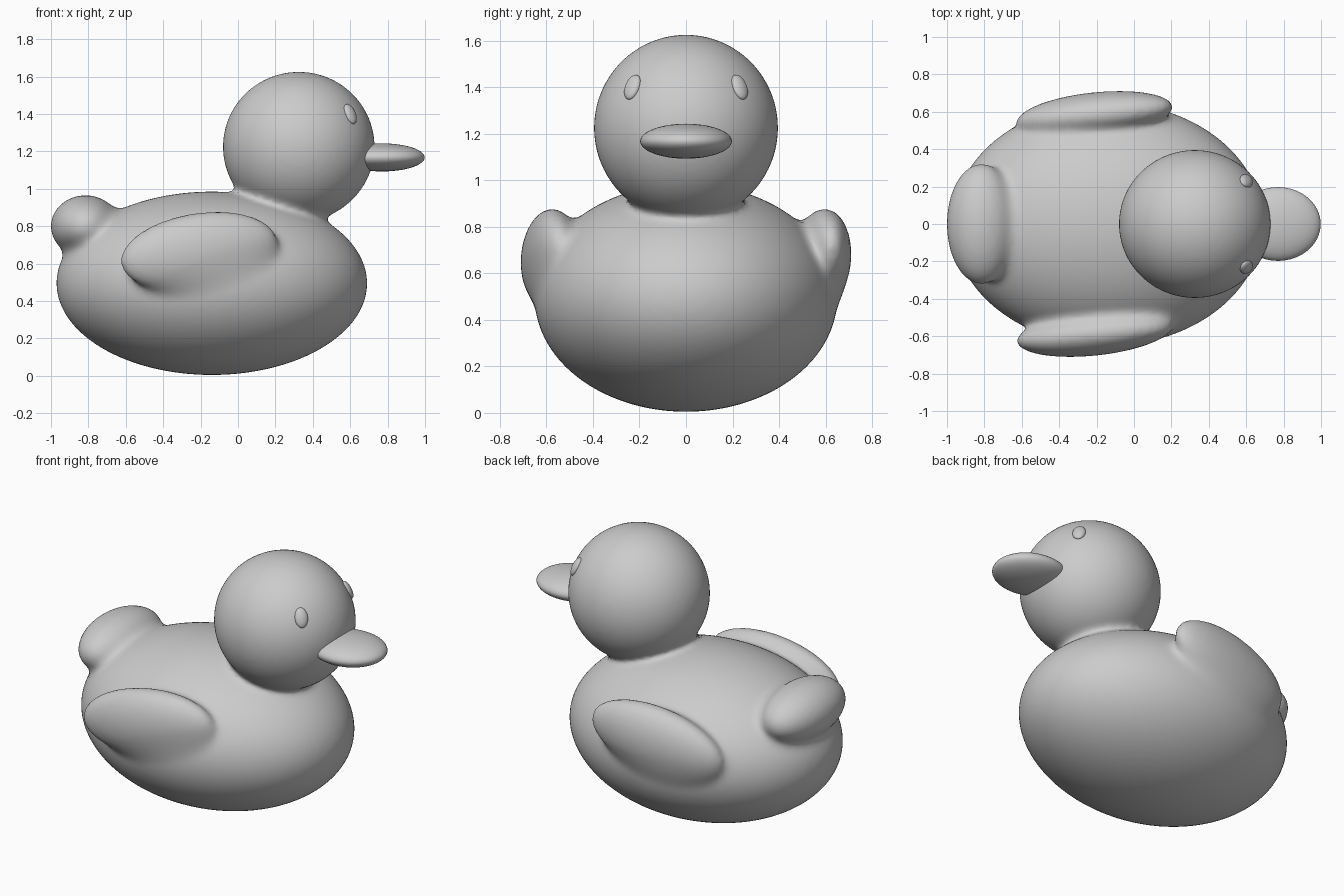
import bpy
import bmesh
from math import radians
from mathutils import Vector, Matrix, Euler

old = bpy.data.objects.get("Cube")
if old:
    bpy.data.objects.remove(old, do_unlink=True)

GREY = (0.6, 0.6, 0.6, 1.0)
grey = bpy.data.materials.new("plain grey")
grey.use_nodes = True
grey.diffuse_color = GREY
grey.node_tree.nodes["Principled BSDF"].inputs["Base Color"].default_value = GREY


def frame(centre, rotation=(0, 0, 0)):
    """Rigid placement from a centre and rotation in degrees."""
    turn = Euler([radians(a) for a in rotation]).to_matrix().to_4x4()
    return Matrix.Translation(centre) @ turn


def add_ellipsoid(bm, place, radii):
    bmesh.ops.create_uvsphere(bm, u_segments=64, v_segments=32, radius=1,
                              matrix=place @ Matrix.Diagonal((*radii, 1)))


def finish(name, bm):
    mesh = bpy.data.meshes.new(name)
    bm.to_mesh(mesh)
    bm.free()
    mesh.materials.append(grey)
    obj = bpy.data.objects.new(name, mesh)
    bpy.context.collection.objects.link(obj)
    mesh.shade_smooth()
    return obj


# Volumes that melt together into the main shape
volumes = [
    (frame((-0.14, 0, 0.495)), (0.83, 0.65, 0.49)),              # belly
    (frame((0.325, 0, 1.225)), (0.405, 0.395, 0.4)),             # head
    (frame((-0.815, 0, 0.80)), (0.185, 0.32, 0.165)),            # tail
    (frame((-0.21, -0.585, 0.665), (0, -9, 6)), (0.42, 0.118, 0.203)),  # right wing
    (frame((-0.21, 0.585, 0.665), (0, -9, 6)), (0.42, 0.118, 0.203)),   # left wing
]
bm = bmesh.new()
for place, radii in volumes:
    add_ellipsoid(bm, place, radii)
body = finish("body", bm)

# Fuse the volumes into one skin
remesh = body.modifiers.new("fuse", 'REMESH')
remesh.mode = 'VOXEL'
remesh.voxel_size = 0.02
remesh.use_smooth_shade = True
bpy.context.view_layer.objects.active = body
body.select_set(True)
bpy.ops.object.modifier_apply(modifier=remesh.name)

# Soften the joins by pulling the skin onto a rounded union of the volumes
BLEND = 0.06
fields = [(place.inverted(), Vector([1 / r for r in radii])) for place, radii in volumes]


def distance(p):
    total = None
    for inverse, scale in fields:
        q = (inverse @ p) * scale
        size = q.length
        d = size * (size - 1) / max((q * scale).length, 1e-6)
        if total is None:
            total = d
        else:
            overlap = max(BLEND - abs(total - d), 0)
            total = min(total, d) - overlap * overlap / (4 * BLEND)
    return total


STEP = 0.001
axes = [Vector(a) * STEP for a in ((1, 0, 0), (0, 1, 0), (0, 0, 1))]
for vert in body.data.vertices:
    p = vert.co.copy()
    for _ in range(3):
        d = distance(p)
        slope = Vector([(distance(p + a) - d) / STEP for a in axes])
        p -= slope * (d / max(slope.length_squared, 0.1))
    vert.co = p

# Even out the skin slightly
relax = body.modifiers.new("relax", 'SMOOTH')
relax.factor = 0.5
relax.iterations = 2
bpy.ops.object.modifier_apply(modifier=relax.name)
body.data.shade_smooth()

# Beak
bm = bmesh.new()
add_ellipsoid(bm, frame((0.77, 0, 1.168)), (0.228, 0.197, 0.075))
finish("beak", bm)

# Eyes, set flat against the head
for side, name in ((-1, "right_eye"), (1, "left_eye")):
    outward = Vector((0.275, 0.23 * side, 0.175))
    spot = Vector((0.325, 0, 1.225)) + outward
    turn = outward.to_track_quat('X', 'Z').to_matrix().to_4x4()
    bm = bmesh.new()
    add_ellipsoid(bm, Matrix.Translation(spot) @ turn, (0.022, 0.038, 0.058))
    finish(name, bm)
